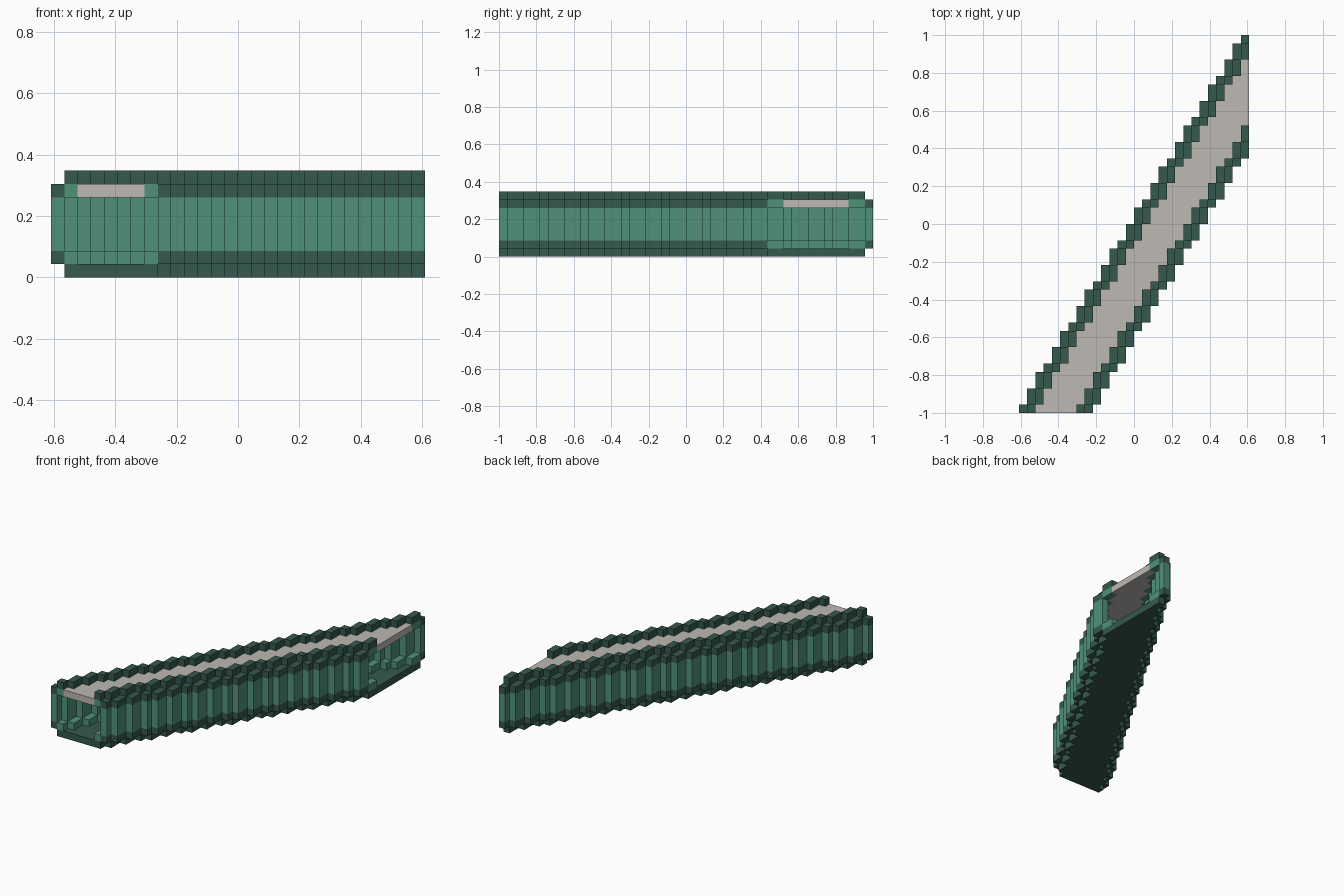
import bpy, bmesh
from mathutils import Vector

if "Cube" in bpy.data.objects:
    bpy.data.objects.remove(bpy.data.objects["Cube"], do_unlink=True)

NX, NY = 28, 46          # block counts across and along
U = 2 / NY               # block size


def material(name, rgb):
    m = bpy.data.materials.new(name)
    m.use_nodes = True
    m.diffuse_color = (*rgb, 1)
    m.node_tree.nodes["Principled BSDF"].inputs["Base Color"].default_value = (*rgb, 1)
    return m


teal = material("teal green", (0.08, 0.29, 0.19))
dark = material("dark green", (0.035, 0.10, 0.073))
pale = material("warm grey", (0.51, 0.485, 0.456))
COLOURS = {"wall_panels": teal, "inner_ledges": teal, "wall_trim": dark,
           "top_rails": dark, "floor": dark, "roof": pale}

# Cross-section of the passage, nine blocks wide: (column, layer) -> part
section = {}
for outer, inner in ((0, 1), (8, 7)):
    for layer in range(2, 6):
        section[outer, layer] = "wall_panels"
    for layer in (1, 6):
        section[outer, layer] = "wall_trim"
        section[inner, layer] = "inner_ledges"
    section[inner, 7] = "top_rails"
for col in range(1, 8):
    section[col, 0] = "floor"
for col in range(2, 7):
    section[col, 6] = "roof"


def step_end(i):
    """First row past the diagonal step in column i (five rows per three columns)."""
    return -(-5 * i // 3) + 1


# Sweep the section along the stepped diagonal, cut off at the side
cells = {}
for row in range(NY):
    shift = next(i for i in range(NX) if step_end(i) > row)
    for (col, layer), part in section.items():
        if shift + col < NX:
            cells[shift + col, row, layer] = part


def build(part):
    """Make the outer faces of all blocks of one part."""
    bm = bmesh.new()
    for cell, owner in cells.items():
        if owner != part:
            continue
        centre = Vector(cell) + Vector((0.5, 0.5, 0.5))
        for axis in range(3):
            for sign in (-1, 1):
                n = Vector((0, 0, 0))
                n[axis] = sign
                if tuple(int(a + b) for a, b in zip(cell, n)) in cells:
                    continue
                a = Vector((0, 0, 0))
                a[(axis + 1) % 3] = 0.5
                b = n.cross(a)
                mid = centre + n / 2
                corners = (mid - a - b, mid + a - b, mid + a + b, mid - a + b)
                bm.faces.new([bm.verts.new(((p.x - NX / 2) * U, (p.y - NY / 2) * U, p.z * U))
                              for p in corners])
    bmesh.ops.remove_doubles(bm, verts=bm.verts, dist=U / 100)
    bmesh.ops.dissolve_limit(bm, angle_limit=0.01, verts=bm.verts, edges=bm.edges)
    mesh = bpy.data.meshes.new(part)
    bm.to_mesh(mesh)
    bm.free()
    mesh.materials.append(COLOURS[part])
    bpy.context.collection.objects.link(bpy.data.objects.new(part, mesh))


for name in COLOURS:
    build(name)
